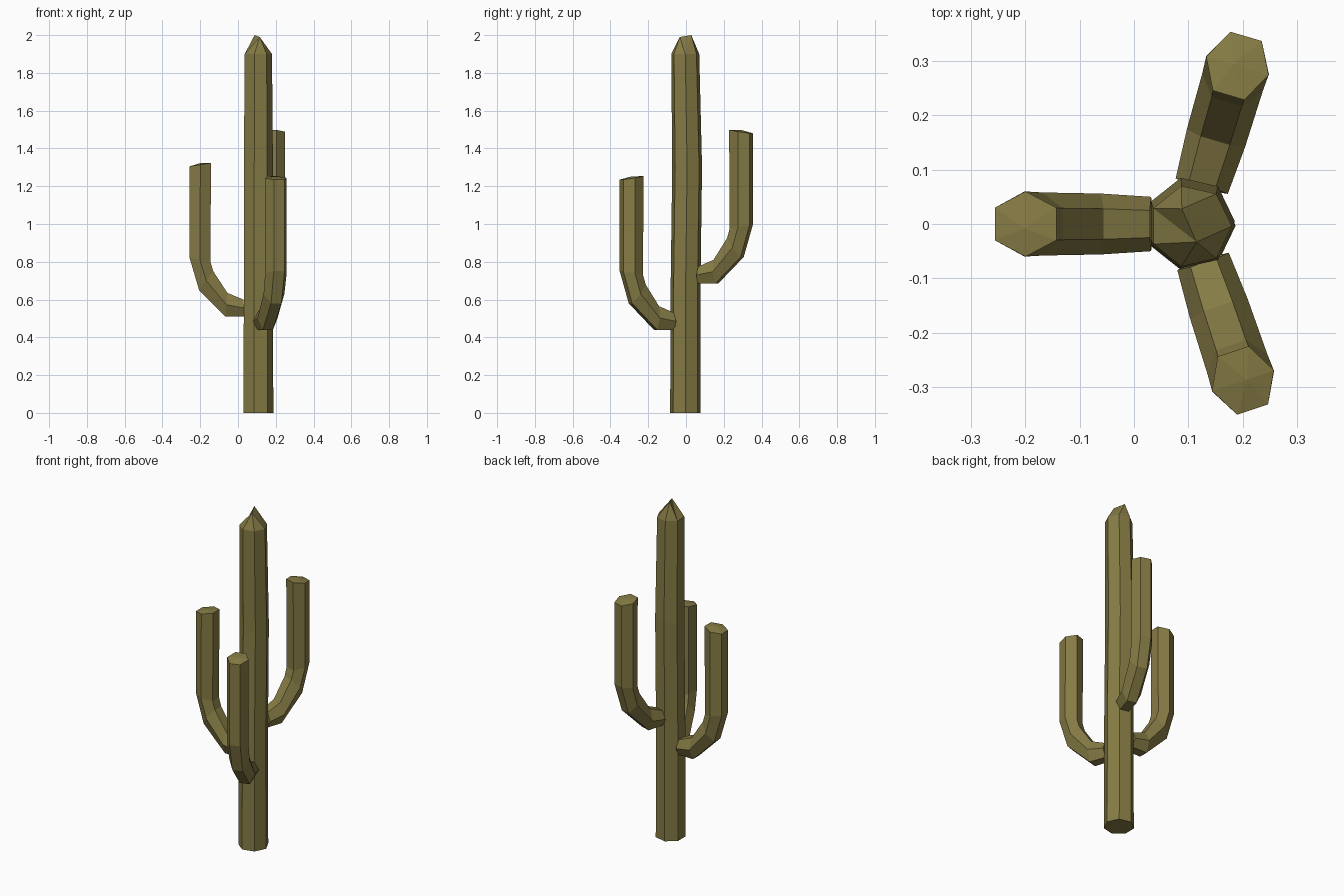
import bpy
from math import cos, sin, pi, radians
from mathutils import Vector, Matrix

if "Cube" in bpy.data.objects:
    bpy.data.objects.remove(bpy.data.objects["Cube"])

CX = 0.104  # trunk axis
olive = bpy.data.materials.new("olive")
olive.diffuse_color = (0.24, 0.20, 0.06, 1)
olive.use_nodes = True
olive.node_tree.nodes["Principled BSDF"].inputs["Base Color"].default_value = olive.diffuse_color


def make(name, verts, faces):
    mesh = bpy.data.meshes.new(name)
    mesh.from_pydata(verts, [], faces)
    mesh.materials.append(olive)
    obj = bpy.data.objects.new(name, mesh)
    bpy.context.collection.objects.link(obj)
    return obj


def bridge(rings, n):
    return [(k * n + i, k * n + (i + 1) % n, (k + 1) * n + (i + 1) % n, (k + 1) * n + i)
            for k in range(rings - 1) for i in range(n)]


# Trunk: slightly wavy seven-sided column with a two-point ridge on top
N = 7
levels = [(0, 0.083, -0.003), (0.7, 0.081, -0.002), (1.3, 0.081, 0.006), (1.9, 0.076, -0.004)]
verts = [Vector((CX + r * cos(2 * pi * i / N), dy + r * sin(2 * pi * i / N), z))
         for z, r, dy in levels for i in range(N)]
faces = bridge(len(levels), N) + [tuple(reversed(range(N)))]
top = len(verts) - N
tips = [Vector((0.088, 0.028, 2.0)), Vector((0.115, -0.033, 1.99))]
near = [min((0, 1), key=lambda t: (verts[top + i] - tips[t]).length) for i in range(N)]
verts += tips
for i in range(N):
    j = (i + 1) % N
    a, b = top + N + near[i], top + N + near[j]
    faces.append((top + i, top + j, b))
    if a != b:
        faces.append((top + i, b, a))
make("trunk", verts, faces)

# Arm: six-sided rings given by outer and inner (radius, height), plus half width
S = 6
rings = [((0.07, 0.51), (0.075, 0.60), 0.050),
         ((0.17, 0.51), (0.16, 0.635), 0.056),
         ((0.31, 0.65), (0.235, 0.75), 0.058),
         ((0.36, 0.82), (0.25, 0.80), 0.060),
         ((0.36, 1.305), (0.247, 1.323), 0.060)]


def arm(name, angle, lift):
    verts = []
    for outer, inner, w in rings:
        o, n = Vector((outer[0], 0, outer[1])), Vector((inner[0], 0, inner[1]))
        mid, half = (o + n) / 2, (o - n) / 2
        for i in range(S):
            a = pi / 6 + i * pi / 3
            verts.append(mid + half * (cos(a) / cos(pi / 6)) + Vector((0, w * sin(a), 0)))
    last = len(verts) - S
    verts.append(Vector((0.305, 0.008, 1.322)))
    faces = bridge(len(rings), S) + [tuple(reversed(range(S)))]
    faces += [(last + i, last + (i + 1) % S, last + S) for i in range(S)]
    place = Matrix.Translation((CX, 0, lift)) @ Matrix.Rotation(radians(angle), 4, 'Z')
    make(name, [place @ v for v in verts], faces)


arm("left_arm", 180, 0)
arm("back_arm", 73.5, 0.175)
arm("front_arm", -71.5, -0.07)
